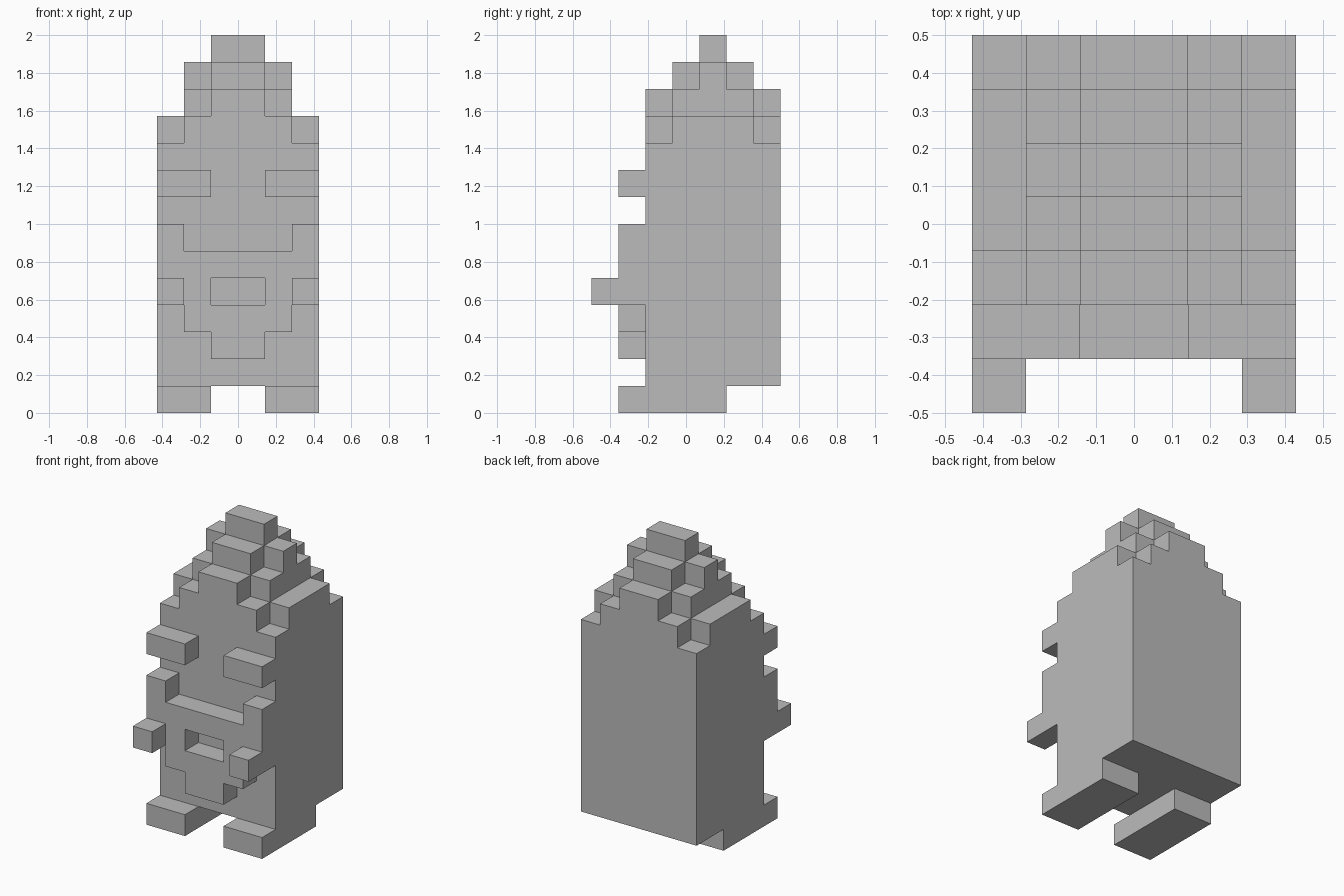
import bpy, bmesh
from mathutils import Vector

U = 1 / 7  # one block

old = bpy.data.objects.get("Cube")
if old:
    bpy.data.objects.remove(old, do_unlink=True)

grey = bpy.data.materials.new("plain_grey")
grey.use_nodes = True
colour = (0.5, 0.5, 0.5, 1)
grey.diffuse_color = colour
grey.node_tree.nodes["Principled BSDF"].inputs["Base Color"].default_value = colour


def box(x0, x1, y0, y1, z0, z1):
    """Set of unit blocks filling a range."""
    return {(x, y, z) for x in range(x0, x1) for y in range(y0, y1) for z in range(z0, z1)}


def build(name, blocks):
    """Skin the outside of a set of blocks and merge flat areas."""
    bm = bmesh.new()
    for block in blocks:
        for axis in range(3):
            for side in (0, 1):
                near = list(block)
                near[axis] += 2 * side - 1
                if tuple(near) in blocks:
                    continue
                corners = []
                for a, b in ((0, 0), (1, 0), (1, 1), (0, 1)):
                    p = Vector(block)
                    p[axis] += side
                    p[(axis + 1) % 3] += a
                    p[(axis + 2) % 3] += b
                    corners.append(bm.verts.new((p - Vector((0, 3.5, 0))) * U))
                bm.faces.new(corners if side else corners[::-1])
    bmesh.ops.remove_doubles(bm, verts=bm.verts, dist=0.001)
    bmesh.ops.dissolve_limit(bm, angle_limit=0.01, verts=bm.verts, edges=bm.edges)
    mesh = bpy.data.meshes.new(name)
    bm.to_mesh(mesh)
    bm.free()
    mesh.materials.append(grey)
    obj = bpy.data.objects.new(name, mesh)
    bpy.context.collection.objects.link(obj)


def build_pair(name, x0, x1, *rest):
    build("left_" + name, box(x0, x1, *rest))
    build("right_" + name, box(-x1, -x0, *rest))


# Tall body with a stepped, pointed crown
body = box(-3, 3, 2, 7, 1, 10)
body |= box(-3, 3, 3, 6, 10, 11) | box(-2, 2, 2, 7, 10, 11)
body |= box(-2, 2, 3, 6, 11, 12) | box(-1, 1, 2, 7, 11, 12)
body |= box(-2, 2, 4, 5, 12, 13) | box(-1, 1, 3, 6, 12, 13)
body |= box(-1, 1, 4, 5, 13, 14)
build("body", body)

# Raised muzzle, narrowing downwards, with an open mouth
muzzle = box(-3, 3, 1, 2, 4, 6)
muzzle |= box(-3, -2, 1, 2, 6, 7) | box(2, 3, 1, 2, 6, 7)
muzzle |= box(-2, 2, 1, 2, 3, 4) | box(-1, 1, 1, 2, 2, 3)
muzzle -= box(-1, 1, 1, 2, 4, 5)
build("muzzle", muzzle)

# Mirrored parts
build_pair("brow", 1, 3, 1, 2, 8, 9)
build_pair("tusk", 2, 3, 0, 1, 4, 5)
build_pair("foot", 1, 3, 1, 5, 0, 1)
